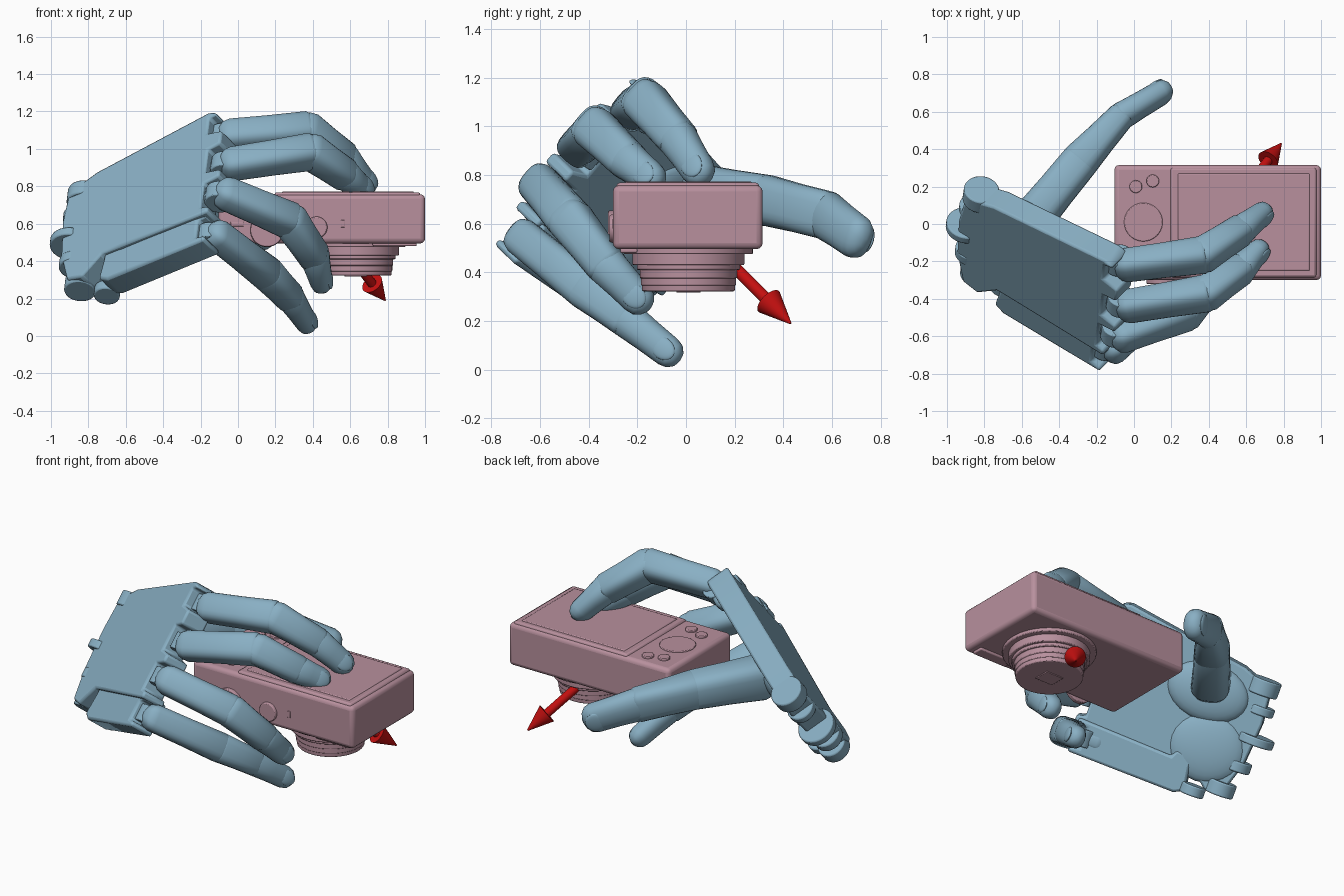
import bpy, bmesh, math
from mathutils import Vector, Matrix

if "Cube" in bpy.data.objects:
    bpy.data.objects.remove(bpy.data.objects["Cube"])


def material(name, rgb):
    m = bpy.data.materials.new(name)
    m.diffuse_color = (*rgb, 1)
    m.use_nodes = True
    m.node_tree.nodes["Principled BSDF"].inputs["Base Color"].default_value = m.diffuse_color
    return m


BLUE = material("hand_blue", (0.25, 0.43, 0.55))
PINK = material("camera_pink", (0.48, 0.28, 0.34))
RED = material("arrow_red", (0.55, 0.005, 0.005))

# Palm frame: U to the fingers, V from little to index finger, N out of the back
O = Vector((-.5, -.25, .65))
V = Vector((.096, .647, .757)).normalized()
U = Vector((.807, -.495, .321))
U = (U - V * U.dot(V)).normalized()
N = U.cross(V)


def palm(u, v, n=0):
    return O + U * u + V * v + N * n


def finish(name, bm, mat, bevel=0, segs=2):
    bmesh.ops.recalc_face_normals(bm, faces=bm.faces)
    me = bpy.data.meshes.new(name)
    bm.to_mesh(me)
    bm.free()
    ob = bpy.data.objects.new(name, me)
    bpy.context.collection.objects.link(ob)
    me.materials.append(mat)
    if bevel:
        b = ob.modifiers.new("bevel", 'BEVEL')
        b.width, b.segments, b.limit_method = bevel, segs, 'ANGLE'
    bpy.context.view_layer.objects.active = ob
    ob.select_set(True)
    bpy.ops.object.shade_smooth_by_angle(angle=math.radians(40))
    ob.select_set(False)
    return ob


def box(name, lo, hi, mat, bevel=.01, segs=2):
    bm = bmesh.new()
    lo, hi = Vector(lo), Vector(hi)
    bmesh.ops.create_cube(bm, size=1, matrix=Matrix.Translation((lo + hi) / 2)
                          @ Matrix.Diagonal((*(hi - lo), 1)))
    return finish(name, bm, mat, bevel, segs)


def cone(name, p0, p1, r0, r1, mat, bevel=0, n=40):
    p0, p1 = Vector(p0), Vector(p1)
    d = p1 - p0
    bm = bmesh.new()
    bmesh.ops.create_cone(bm, cap_ends=True, segments=n, radius1=r0, radius2=r1, depth=d.length,
                          matrix=Matrix.Translation((p0 + p1) / 2)
                          @ d.to_track_quat('Z', 'Y').to_matrix().to_4x4())
    return finish(name, bm, mat, bevel)


def ellipsoid(name, c, axes, radii, mat=BLUE):
    bm = bmesh.new()
    m = Matrix(axes).transposed().to_4x4()
    bmesh.ops.create_uvsphere(bm, u_segments=24, v_segments=14, radius=1,
                              matrix=Matrix.Translation(c) @ m @ Matrix.Diagonal((*radii, 1)))
    return finish(name, bm, mat)


def slab(name, outline, n0, n1, bevel):
    """Outline in palm coordinates, extruded along the palm normal."""
    bm = bmesh.new()
    f = bm.faces.new([bm.verts.new(palm(u, v, n0)) for u, v in outline])
    r = bmesh.ops.extrude_face_region(bm, geom=[f])
    bmesh.ops.translate(bm, vec=N * (n1 - n0),
                        verts=[g for g in r['geom'] if isinstance(g, bmesh.types.BMVert)])
    return finish(name, bm, BLUE, bevel)


def limb(name, p0, p1, s0, s1, side, power=2.8, dome=(.5, .5)):
    """Tapered tube with rounded-box section and domed ends; returns its axes."""
    p0, p1 = Vector(p0), Vector(p1)
    d = (p1 - p0).normalized()
    side = (side - d * side.dot(d)).normalized()
    up = d.cross(side)
    bm = bmesh.new()
    rings = []
    arc = [math.radians(a) for a in (12, 35, 60, 90)]
    stations = [(p0 - d * math.cos(a) * s0[0] * dome[0], math.sin(a), s0) for a in arc]
    stations += [(p0.lerp(p1, .5), 1, [(a + b) / 2 * .98 for a, b in zip(s0, s1)])]
    stations += [(p1 + d * math.cos(a) * s1[0] * dome[1], math.sin(a), s1) for a in reversed(arc)]
    for c, k, s in stations:
        ring = []
        for i in range(24):
            t = math.tau * i / 24
            x, y = math.cos(t), math.sin(t)
            x = math.copysign(abs(x) ** (2 / power), x) * s[0] / 2 * k
            y = math.copysign(abs(y) ** (2 / power), y) * s[1] / 2 * k
            ring.append(bm.verts.new(c + side * x + up * y))
        rings.append(ring)
    for a, b in zip(rings, rings[1:]):
        for i in range(24):
            bm.faces.new((a[i - 1], a[i], b[i], b[i - 1]))
    bm.faces.new(rings[0])
    bm.faces.new(rings[-1])
    finish(name, bm, BLUE)
    return d, side, up


def digit(name, pts, sizes, side, dome_tip=.5):
    for i, part in enumerate(("base", "middle", "tip")):
        last = i == 2
        axes = limb(f"{name}_{part}", pts[i], pts[i + 1], sizes[i], sizes[i + 1], side,
                    2.3 if last else 3, (.42, dome_tip if last else .25))
    d, s, up = axes
    w, h = sizes[3]
    ellipsoid(name + "_nail", Vector(pts[3]) + up * h * .4 - d * .01, (d, s, up),
              (.06, w * .34, .015))


# Palm with shallow finger slots and webs, and the separate little-finger side block
slab("palm", [(-.48, .30), (-.3, .37), (.42, .48), (.46, .47), (.48, .45), (.43, .44), (.43, .33),
              (.53, .31), (.53, .22), (.45, .21), (.45, .05), (.55, .03), (.55, -.02), (.45, -.03),
              (.45, -.2), (.5, -.21), (.5, -.25), (-.08, -.25), (-.2, -.25), (-.32, -.36),
              (-.42, -.34), (-.48, -.15), (-.5, .1)], -.065, .08, .025)
slab("little_finger_block", [(-.2, -.27), (-.2, -.2), (-.1, -.2), (-.08, -.24), (.48, -.22),
                             (.48, -.25), (.42, -.26), (.42, -.38), (.48, -.39), (.48, -.42),
                             (-.16, -.43), (-.22, -.4)], -.09, .055, .015)
ellipsoid("thumb_pad", palm(-.15, .17, -.05), (U, V, N), (.24, .17, .07))
ellipsoid("heel_pad", palm(-.25, -.13, -.045), (U, V, N), (.22, .2, .06))

# Wrist tabs
for i, (u, v, n, r, w) in enumerate([(-.43, .3, 0, .095, .09), (-.46, .17, 0, .08, .05),
                                     (-.49, .0, 0, .11, .05), (-.44, -.17, 0, .085, .06),
                                     (-.4, -.32, -.02, .085, .08), (-.26, -.38, -.08, .07, .06)]):
    cone(f"wrist_tab_{i}", palm(u, v - w / 2, n), palm(u, v + w / 2, n), r, r, BLUE, .008)

# Fingers: knuckle, two joints, tip
FINGERS = {
    "index_finger": [(-.04, -.22, 1.07), (.37, -.165, 1.10), (.57, -.035, .95), (.68, .05, .82)],
    "middle_finger": [(-.03, -.44, .92), (.39, -.37, .985), (.575, -.24, .86), (.66, -.15, .79)],
    "ring_finger": [(-.06, -.6, .76), (.28, -.475, .615), (.41, -.325, .425), (.445, -.2, .295)],
    "little_finger": [(-.11, -.67, .54), (.16, -.41, .33), (.28, -.24, .205), (.365, -.075, .075)],
}
for name, pts in FINGERS.items():
    k = .93 if name == "little_finger" else 1
    digit(name, pts, [(.17 * k, .16 * k), (.185 * k, .18 * k), (.165 * k, .16 * k),
                      (.14 * k, .12 * k)], V)
    c = Vector(pts[0]) - U * .05
    cone(name + "_knuckle", c - V * .05, c + V * .05, .075, .075, BLUE, .006)
    limb(name + "_link", c - U * .1, c + U * .05, (.1, .1), (.1, .1), V)

# Thumb
digit("thumb", [(-.54, .03, .725), (-.29, .335, .695), (-.07, .575, .635), (.14, .70, .545)],
      [(.25, .22), (.21, .2), (.2, .145), (.18, .13)], Vector((-.1, -.3, -1)), .38)

# Camera body
box("camera_body", (-.105, -.3, .495), (1, .315, .757), PINK, .025, 3)
box("camera_back_plate", (.195, -.285, .74), (.975, .3, .768), PINK, .012)
box("screen", (.235, -.25, .75), (.94, .27, .773), PINK, .006)
box("front_strip", (.72, -.27, .48), (.955, -.2, .5), PINK, .006)

# Back buttons
cone("control_wheel", (.05, .01, .75), (.05, .01, .764), .103, .103, PINK, .004)
for i, (x, y) in enumerate([(.01, .2), (.1, .23), (.01, -.165), (.1, -.195)]):
    cone(f"back_button_{i}", (x, y, .75), (x, y, .77), .034, .034, PINK, .004, 24)

# Controls on the edge facing forward
cone("mode_dial", (.155, -.29, .565), (.155, -.32, .565), .09, .088, PINK, .005)
cone("shutter_button", (.42, -.29, .58), (.42, -.315, .58), .06, .055, PINK, .004)
box("edge_slot", (.55, -.303, .58), (.57, -.29, .62), PINK, .003)
box("power_switch", (-.04, -.305, .585), (.03, -.29, .61), PINK, .003)

# Lens as stacked rings
for i, (z0, z1, r) in enumerate([(.475, .5, .265), (.43, .48, .23), (.41, .44, .212),
                                 (.375, .42, .2), (.345, .38, .195)]):
    cone(f"lens_ring_{i}", (.63, .01, z1), (.63, .01, z0), r, r, PINK, .005, 64)
cone("lens_front", (.63, .01, .36), (.63, .01, .322), .193, .19, PINK, .005, 64)
box("lens_window", (.57, -.04, .317), (.69, .06, .33), PINK, .003)

# Arrow from the camera centre
start, tip = Vector((.46, .01, .61)), Vector((.787, .43, .19))
d = (tip - start).normalized()
cone("arrow_shaft", start, tip - d * .13, .025, .025, RED)
cone("arrow_head", tip - d * .145, tip, .06, .004, RED)
